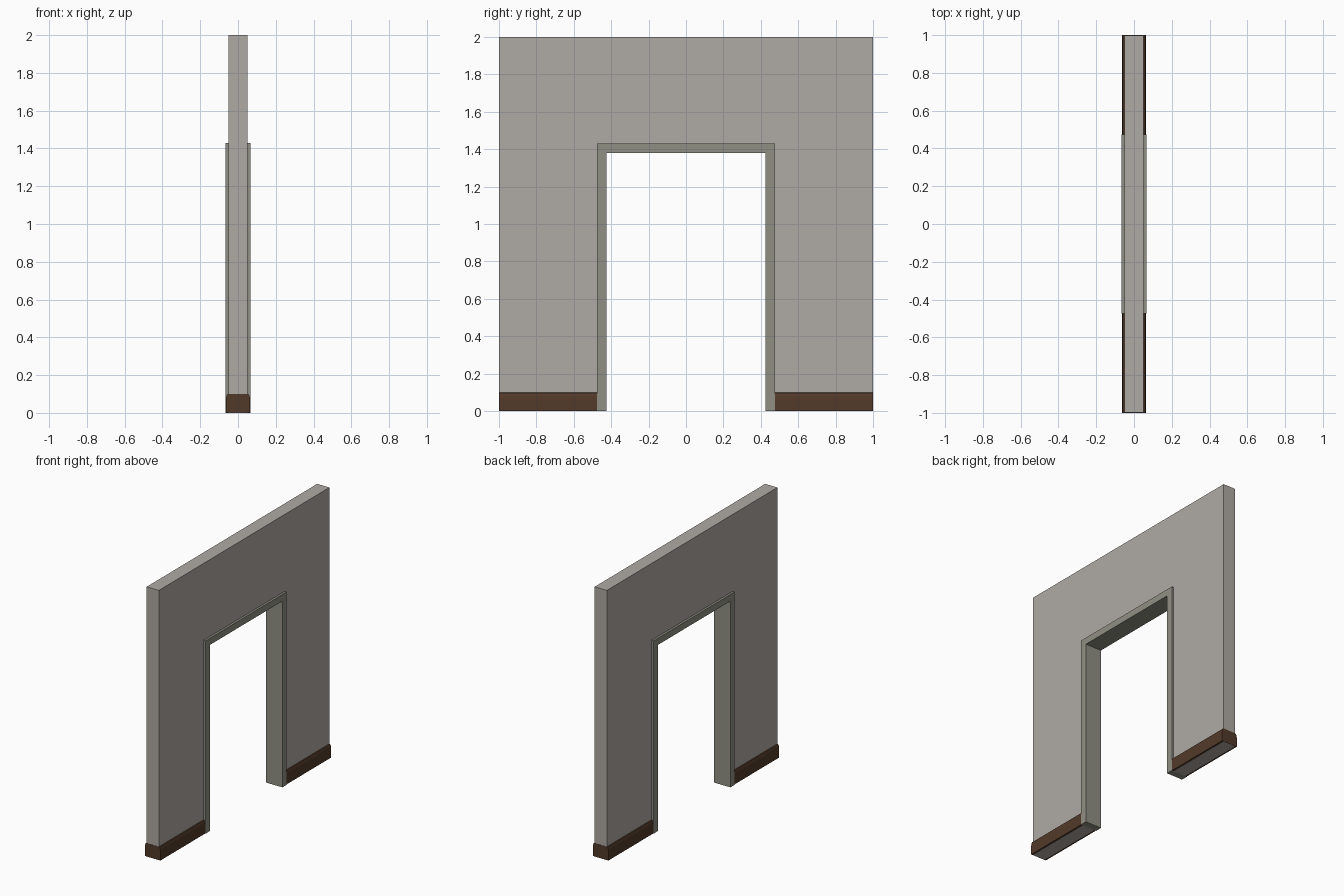
import bpy
import bmesh
from mathutils import Vector

if "Cube" in bpy.data.objects:
    bpy.data.objects.remove(bpy.data.objects["Cube"])


def material(name, rgb):
    m = bpy.data.materials.new(name)
    m.diffuse_color = (*rgb, 1)
    m.use_nodes = True
    m.node_tree.nodes["Principled BSDF"].inputs["Base Color"].default_value = m.diffuse_color
    return m


def prism(name, outline, start, depth, mat):
    """Extrude a closed planar outline by the vector depth."""
    bm = bmesh.new()
    face = bm.faces.new([bm.verts.new(Vector(p) + Vector(start)) for p in outline])
    new = bmesh.ops.extrude_face_region(bm, geom=[face])["geom"]
    verts = [g for g in new if isinstance(g, bmesh.types.BMVert)]
    bmesh.ops.translate(bm, vec=depth, verts=verts)
    bmesh.ops.recalc_face_normals(bm, faces=bm.faces)
    me = bpy.data.meshes.new(name)
    bm.to_mesh(me)
    bm.free()
    ob = bpy.data.objects.new(name, me)
    bpy.context.collection.objects.link(ob)
    me.materials.append(mat)
    return ob


def arch(name, outer, top, inner, inner_top, half_x, mat):
    """Upside-down U in the yz plane, centred on x."""
    yz = [(-outer, 0), (-outer, top), (outer, top), (outer, 0),
          (inner, 0), (inner, inner_top), (-inner, inner_top), (-inner, 0)]
    return prism(name, [(0, y, z) for y, z in yz], (-half_x, 0, 0), (2 * half_x, 0, 0), mat)


plaster = material("plaster", (0.43, 0.40, 0.37))
trim = material("frame_paint", (0.28, 0.28, 0.23))
wood = material("dark_wood", (0.085, 0.042, 0.022))

# Wall with doorway, and the door lining with raised casing
arch("wall", 0.999, 2.0, 0.475, 1.43, 0.05, plaster)
arch("door_frame", 0.475, 1.43, 0.425, 1.38, 0.066, trim)

# Skirting boards: rounded top profile, wrapping both wall faces and the end
half = [(0.064, 0.001), (0.064, 0.07), (0.062, 0.085), (0.057, 0.097), (0.05, 0.1)]
profile = half + [(-x, z) for x, z in reversed(half)]
for side, y in (("left", -1.0), ("right", 0.475)):
    ob = prism("skirting_" + side, [(x, 0, z) for x, z in profile],
               (0, y, 0), (0, 0.525, 0), wood)
    bpy.ops.object.select_all(action='DESELECT')
    ob.select_set(True)
    bpy.context.view_layer.objects.active = ob
    bpy.ops.object.shade_smooth_by_angle(angle=0.7)
